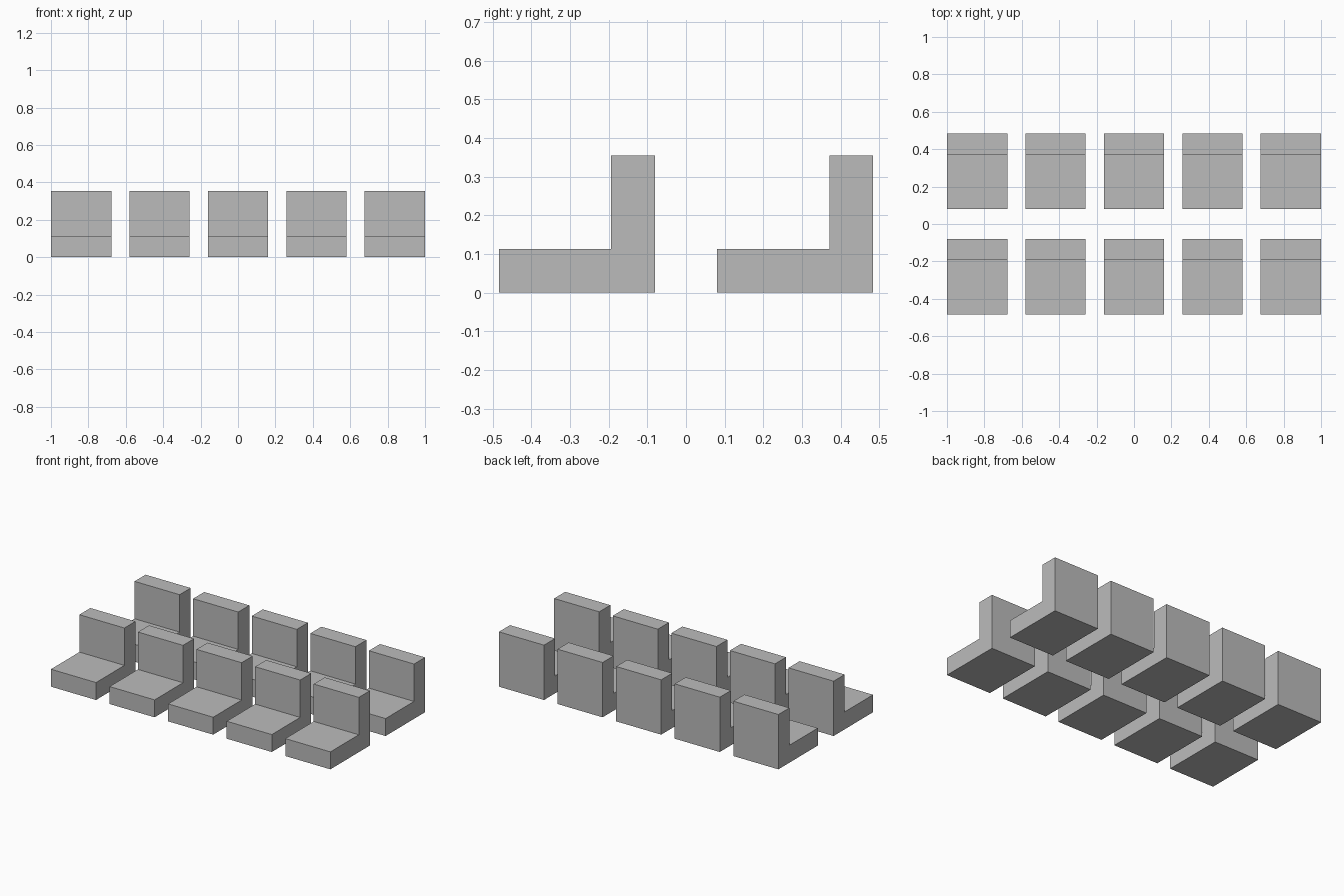
import bpy
import bmesh

if "Cube" in bpy.data.objects:
    bpy.data.objects.remove(bpy.data.objects["Cube"], do_unlink=True)

# Seat dimensions and spacing
WIDTH, DEPTH, HEIGHT, THICK = 0.3226, 0.4032, 0.3548, 0.1129
COLUMN_PITCH, ROW_PITCH = 0.4194, 0.5645

# Single grey finish
grey = bpy.data.materials.new("plain_grey")
grey.use_nodes = True
colour = (0.5, 0.5, 0.5, 1)
grey.diffuse_color = colour
grey.node_tree.nodes["Principled BSDF"].inputs["Base Color"].default_value = colour


def seat_mesh():
    """L-shaped side profile extruded across the seat width."""
    front, back = -DEPTH / 2, DEPTH / 2
    profile = [(front, 0), (back, 0), (back, HEIGHT), (back - THICK, HEIGHT),
               (back - THICK, THICK), (front, THICK)]
    bm = bmesh.new()
    side = bm.faces.new([bm.verts.new((-WIDTH / 2, y, z)) for y, z in profile])
    swept = bmesh.ops.extrude_face_region(bm, geom=[side])
    verts = [v for v in swept["geom"] if isinstance(v, bmesh.types.BMVert)]
    bmesh.ops.translate(bm, verts=verts, vec=(WIDTH, 0, 0))
    bmesh.ops.recalc_face_normals(bm, faces=bm.faces)
    mesh = bpy.data.meshes.new("seat")
    bm.to_mesh(mesh)
    bm.free()
    mesh.materials.append(grey)
    return mesh


# Two rows of five seats sharing one mesh
mesh = seat_mesh()
for row, side in (("front", -1), ("back", 1)):
    for column in range(5):
        seat = bpy.data.objects.new(f"{row}_row_seat_{column + 1}", mesh)
        seat.location = ((column - 2) * COLUMN_PITCH, side * ROW_PITCH / 2, 0)
        bpy.context.collection.objects.link(seat)
